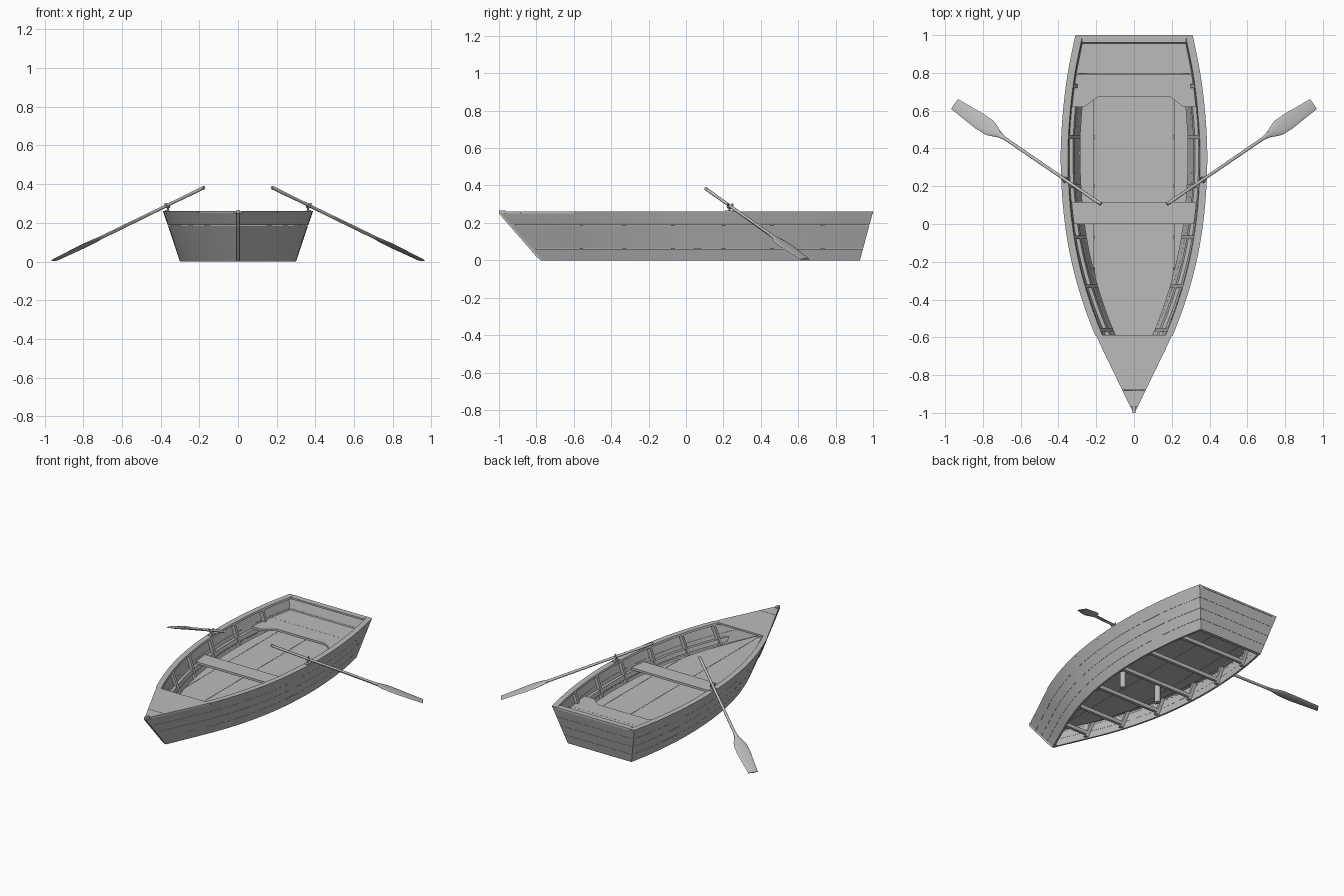
import bpy, bmesh, math
from mathutils import Vector

if "Cube" in bpy.data.objects:
    bpy.data.objects.remove(bpy.data.objects["Cube"])

grey = bpy.data.materials.new("plain_grey")
grey.use_nodes = True
grey.diffuse_color = (0.5, 0.5, 0.5, 1)
grey.node_tree.nodes["Principled BSDF"].inputs["Base Color"].default_value = (0.5, 0.5, 0.5, 1)

H = 0.26
STEPS = 40
# Half widths of the sheer line, evenly spaced from bow to stern
SHEER = [0.008, 0.105, 0.2, 0.275, 0.33, 0.365, 0.383, 0.387, 0.375, 0.35, 0.31]


def lerp(a, b, t):
    return a + (b - a) * t


def sheer(t):
    """Smooth half width of the hull at its top, t from bow to stern."""
    f = min(max(t, 0), 1) * (len(SHEER) - 1)
    i = min(int(f), len(SHEER) - 2)
    u = f - i
    b, c = SHEER[i], SHEER[i + 1]
    a = SHEER[i - 1] if i else 2 * b - c
    d = SHEER[i + 2] if i + 2 < len(SHEER) else 2 * c - b
    return b + 0.5 * u * (c - a + u * (2 * a - 5 * b + 4 * c - d + u * (3 * (b - c) + d - a)))


def ends(z):
    """Bow and stern y of the hull at height z."""
    k = z / H
    return lerp(-0.775, -1, k), lerp(0.93, 1, k)


def station(t, z):
    """Outer hull point (half width, y) at lengthwise t and height z."""
    return sheer(t) * lerp(0.775, 1, z / H), lerp(*ends(z), t)


def half(y, z):
    bow, stern = ends(z)
    return station((y - bow) / (stern - bow), z)[0]


def finish(obj):
    obj.data.materials.append(grey)
    bpy.ops.object.select_all(action='DESELECT')
    obj.select_set(True)
    bpy.context.view_layer.objects.active = obj
    bpy.ops.object.shade_smooth_by_angle(angle=math.radians(30))
    return obj


def loft(name, rings):
    """Closed solid through rings of equal point count."""
    bm = bmesh.new()
    rows = [[bm.verts.new(p) for p in ring] for ring in rings]
    n = len(rows[0])
    for a, b in zip(rows, rows[1:]):
        for i in range(n):
            j = (i + 1) % n
            bm.faces.new((a[i], a[j], b[j], b[i]))
    bm.faces.new(rows[0])
    bm.faces.new(rows[-1][::-1])
    bmesh.ops.recalc_face_normals(bm, faces=bm.faces)
    mesh = bpy.data.meshes.new(name)
    bm.to_mesh(mesh)
    bm.free()
    obj = bpy.data.objects.new(name, mesh)
    bpy.context.collection.objects.link(obj)
    return finish(obj)


def slab(name, outline, z0, z1):
    return loft(name, [[(x, y, z) for x, y in outline] for z in (z0, z1)])


def box(name, x0, x1, y0, y1, z0, z1):
    return slab(name, [(x0, y0), (x1, y0), (x1, y1), (x0, y1)], z0, z1)


def side_band(name, section, t0=0.0, t1=1.0):
    """Sweep a section of (inset, height) along both hull sides."""
    for label, s in (("left", 1), ("right", -1)):
        rings = []
        for i in range(STEPS + 1):
            t = lerp(t0, t1, i / STEPS)
            ring = []
            for inset, z in section:
                x, y = station(t, z)
                ring.append((s * max(x - inset, 0.0005), y, z))
            rings.append(ring)
        loft(f"{label}_{name}", rings)


def rod(name, a, b, radius, sides=16):
    a, b = Vector(a), Vector(b)
    bpy.ops.mesh.primitive_cylinder_add(vertices=sides, radius=radius, depth=(b - a).length,
                                        location=(a + b) / 2)
    obj = bpy.context.object
    obj.name = name
    obj.rotation_euler = (b - a).to_track_quat('Z', 'Y').to_euler()
    return finish(obj)


# Flush planks of the sides and transom, with hairline seams
SEAM = 0.001
edges = [0, 0.062, 0.125, 0.188, 0.251]
for i, (lo, top) in enumerate(zip(edges, edges[1:])):
    hi = top - SEAM
    side_band(f"hull_plank_{i + 1}", [(0, lo), (0, hi), (0.013, hi), (0.013, lo)])
    rings = []
    for z in (lo, hi):
        w, y = station(1, z)
        w -= 0.002
        rings.append([(-w, y, z), (w, y, z), (w, y - 0.022, z), (-w, y - 0.022, z)])
    loft(f"transom_plank_{i + 1}", rings)

# Rails around the top, and the inner seat risers
RAIL = (0.25, 0.262)
DECK_END = -0.588
side_band("gunwale", [(0, RAIL[0]), (0, RAIL[1]), (0.038, RAIL[1]), (0.038, RAIL[0])],
          (DECK_END + 1) / 2, 1)
side_band("riser", [(0.013, 0.14), (0.013, 0.165), (0.032, 0.165), (0.032, 0.14)], 0.155, 0.98)
box("stern_rail", -0.275, 0.275, 0.962, 1, *RAIL)

# Raked stem post
loft("stem", [[(-0.009, y, z), (0.009, y, z), (0.009, y + 0.035, z), (-0.009, y + 0.035, z)]
              for y, z in ((-0.778, 0), (-0.8, 0.02), (-1, 0.25), (-1, 0.267))])


def hull_board(name, y0, y1, z0, z1, inset):
    """Cross board whose ends follow the hull."""
    ys = [lerp(y0, y1, i / 8) for i in range(9)]
    pts = [(max(half(y, z0) - inset, 0.001), y) for y in ys]
    slab(name, pts + [(-x, y) for x, y in reversed(pts)], z0, z1)


# Bow deck, in two pieces, flush with the rails
hull_board("bow_deck", -0.88 + SEAM, DECK_END, *RAIL, 0)
hull_board("bow_cap", -0.965, -0.88 - SEAM, *RAIL, 0)

# Floor boards, outer ones follow the hull
FLOOR = 0.134


def floor_edge(y):
    return max(half(y, 0.05) * 0.905, 0.004)


for s, label in ((1, "left"), (-1, "right")):
    for part, x0, x1 in (("inner", SEAM, 0.21 - SEAM), ("outer", 0.21 + SEAM, 0.4)):
        ys = [lerp(-0.78, 0.94, i / 48) for i in range(49)]
        ys = [y for y in ys if floor_edge(y) > x0 + 0.002]
        outline = [(s * min(x1, floor_edge(y)), y) for y in ys]
        outline += [(s * x0, ys[-1]), (s * x0, ys[0])]
        slab(f"{label}_{part}_floor_board", outline, FLOOR - 0.015, FLOOR)

# Frames: a floor beam and two side timbers each
for n, y in enumerate((0.73, 0.46, 0.2, -0.07, -0.33, -0.56)):
    w = half(y, 0.03) - 0.015
    box(f"frame_beam_{n + 1}", -w, w, y - 0.01, y + 0.01, 0.025, 0.05)
    for s, label in ((1, "left"), (-1, "right")):
        rings = []
        for z in (0.01, 0.13, 0.25):
            x = half(y, z) - 0.012
            rings.append([(s * x, y - 0.01, z), (s * (x - 0.024), y - 0.01, z),
                          (s * (x - 0.024), y + 0.01, z), (s * x, y + 0.01, z)])
        loft(f"{label}_frame_timber_{n + 1}", rings)

# Rowing seat, and two posts propping the floor beneath it
hull_board("rowing_seat", 0, 0.117, 0.165, 0.18, 0.014)
for s, label in ((1, "left"), (-1, "right")):
    rod(f"{label}_floor_post", (s * 0.14, 0.06, 0.001), (s * 0.14, 0.06, FLOOR - 0.006), 0.018)

# Stern bench: straight rear board and a front board with a curved cutout
hull_board("stern_bench_rear", 0.796, 0.955, 0.165, 0.18, 0.014)
front = []
for i in range(13):
    u = i / 12
    front.append((lerp(0.175, 0.275, u), 0.676 - 0.056 * (3 * u * u - 2 * u ** 3)))
front += [(half(y, 0.165) - 0.014, y) for y in (0.62, 0.68, 0.74, 0.796 - SEAM)]
slab("stern_bench_front", front + [(-x, y) for x, y in reversed(front)], 0.165, 0.18)

# Oars with oarlocks
for s, label in ((1, "left"), (-1, "right")):
    grip = Vector((s * 0.175, 0.105, 0.383))
    tip = Vector((s * 0.95, 0.635, 0.006))
    axis = (tip - grip).normalized()
    side = axis.cross(Vector((0, 0, 1))).normalized()
    up = side.cross(axis)
    # Shaft flows into a blade that widens and then narrows towards the tip
    rings = []
    for f, w, h in ((0, 0.009, 0.009), (0.1, 0.009, 0.009), (0.11, 0.008, 0.008), (0.66, 0.009, 0.009),
                    (0.7, 0.018, 0.008), (0.735, 0.034, 0.007), (0.765, 0.043, 0.006),
                    (0.83, 0.044, 0.005), (0.91, 0.038, 0.004), (1, 0.032, 0.003)):
        c = grip.lerp(tip, f)
        angles = [math.tau * i / 12 for i in range(12)]
        rings.append([c + side * w * math.cos(a) + up * h * math.sin(a) for a in angles])
    loft(f"{label}_oar", rings)
    # Oarlock: pad, pin and U-shaped fork
    c = grip.lerp(tip, 0.245)
    box(f"{label}_oarlock_pad", c.x - 0.012, c.x + 0.012, c.y - 0.025, c.y + 0.025, 0.258, 0.266)
    rod(f"{label}_oarlock_pin", (c.x, c.y, 0.23), c - up * 0.012, 0.005, 10)
    rings = []
    for i in range(13):
        a = math.pi * (1 + i / 12)
        out = side * math.cos(a) + up * math.sin(a)
        p = c + out * 0.014
        rings.append([p + out * 0.003 + axis * 0.005, p + out * 0.003 - axis * 0.005,
                      p - out * 0.003 - axis * 0.005, p - out * 0.003 + axis * 0.005])
    prongs = [[p + up * 0.012 for p in ring] for ring in (rings[0], rings[-1])]
    loft(f"{label}_oarlock_fork", [prongs[0]] + rings + [prongs[1]])
